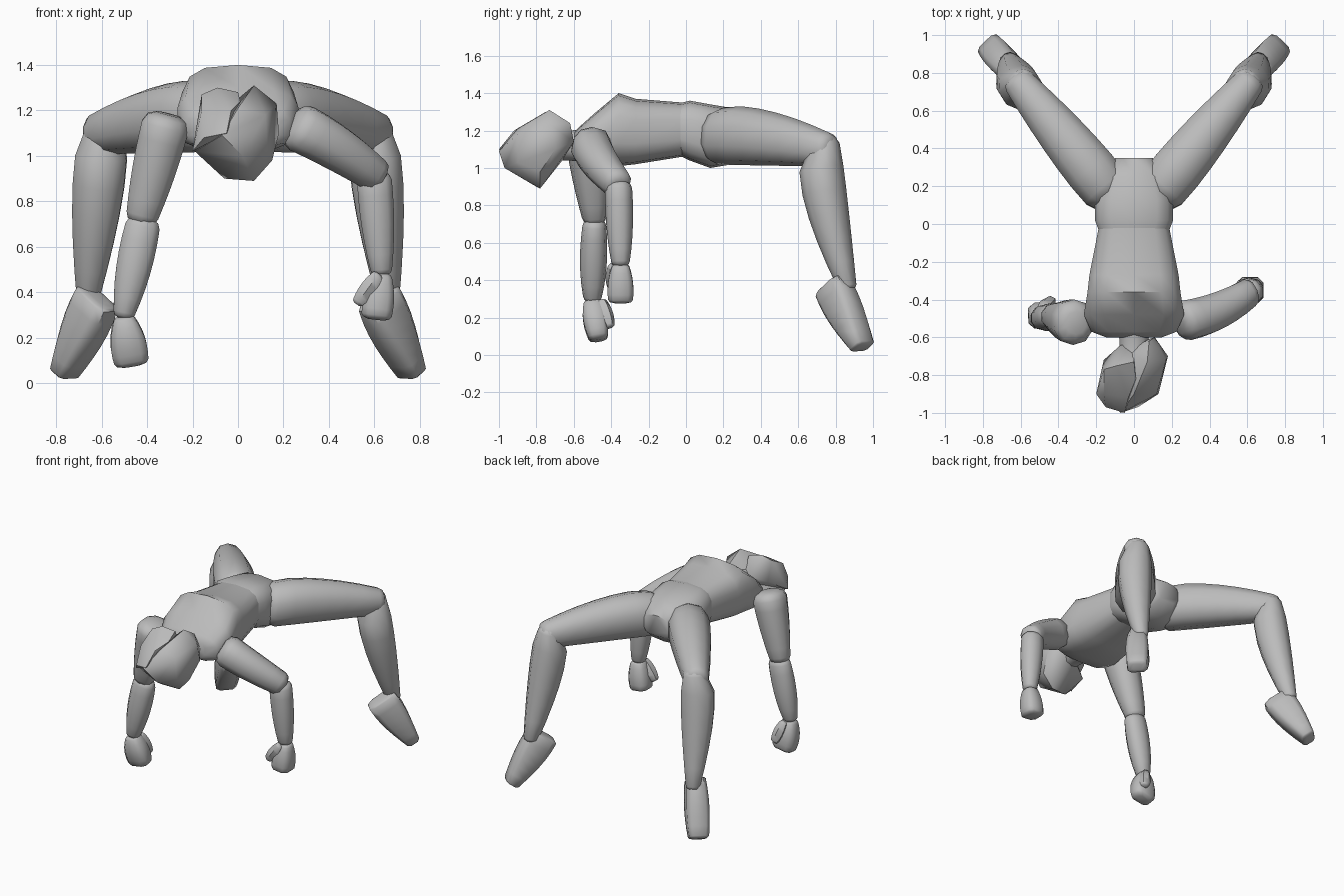
import bpy, bmesh, math
from mathutils import Vector, Matrix

if "Cube" in bpy.data.objects:
    bpy.data.objects.remove(bpy.data.objects["Cube"])

GREY = (0.5, 0.5, 0.5, 1)
grey = bpy.data.materials.new("plain grey")
grey.use_nodes = True
grey.diffuse_color = GREY
grey.node_tree.nodes["Principled BSDF"].inputs["Base Color"].default_value = GREY

UPWARD = Vector((0, 0, 1))
BACKWARD = Vector((0, 1, 0))


def finish(name, bm):
    """Turn a bmesh into a shaded, coloured object."""
    bmesh.ops.recalc_face_normals(bm, faces=bm.faces)
    mesh = bpy.data.meshes.new(name)
    bm.to_mesh(mesh)
    bm.free()
    mesh.materials.append(grey)
    part = bpy.data.objects.new(name, mesh)
    bpy.context.collection.objects.link(part)
    bpy.ops.object.select_all(action="DESELECT")
    part.select_set(True)
    bpy.context.view_layer.objects.active = part
    bpy.ops.object.shade_smooth_by_angle(angle=math.radians(55))


def soften(value, power):
    return math.copysign(abs(value) ** power, value)


def add_ring(bm, centre, across, up, sides, power):
    """One rounded-box cross-section; a low power makes it boxier."""
    ring = []
    for k in range(sides):
        angle = math.tau * (k + 0.5) / sides
        ring.append(bm.verts.new(centre + across * soften(math.cos(angle), power)
                                 + up * soften(math.sin(angle), power)))
    return ring


def skin(name, bm, rings):
    """Join neighbouring rings and close both ends."""
    for near, far in zip(rings, rings[1:]):
        for k in range(len(near)):
            bm.faces.new((near[k - 1], near[k], far[k], far[k - 1]))
    bm.faces.new(rings[0])
    bm.faces.new(rings[-1])
    finish(name, bm)


def limb(name, start, end, widths, up=BACKWARD, tall=(1, 1), bow=(0, 0, 0),
         sides=10, power=0.9, peak=1.0, cap=0.5, flip=1):
    """Tapered limb: three widths blend smoothly, bow bends the middle,
    peak below one moves the bulge towards the start, cap rounds the ends."""
    bm = bmesh.new()
    mirror = Matrix.Diagonal((flip, 1, 1))
    start, end, bow, up = (mirror @ Vector(v) for v in (start, end, bow, up))
    along = (end - start).normalized()
    up = (up - along * up.dot(along)).normalized()
    across = along.cross(up)
    first, middle, last = widths
    dome = ((cap, 0.5), (cap * 0.65, 0.85))
    steps = 6
    profile = [(0, -reach, shrink) for reach, shrink in dome]
    profile += [(i / steps, 0, 1) for i in range(steps + 1)]
    profile += [(1, reach, shrink) for reach, shrink in reversed(dome)]
    rings = []
    for t, reach, shrink in profile:
        s = t ** peak
        hump = 4 * s * (1 - s)
        width = first * (1 - t) + last * t + hump * (middle - (first + last) / 2)
        height = width * (tall[0] * (1 - t) + tall[1] * t)
        centre = start.lerp(end, t) + bow * hump + along * width * reach
        rings.append(add_ring(bm, centre, across * width * shrink,
                              up * height * shrink, sides, power))
    skin(name, bm, rings)


def trunk(name, rows):
    """Body section from front-to-back rows of y, half width, bottom and top."""
    bm = bmesh.new()
    rings = []
    for y, width, bottom, top in rows:
        centre = Vector((0, y, (bottom + top) / 2))
        rings.append(add_ring(bm, centre, Vector((width, 0, 0)),
                              UPWARD * (top - bottom) / 2, 14, 0.65))
    skin(name, bm, rings)


def faceted(name, corners):
    """Angular lump wrapped around a few corners."""
    bm = bmesh.new()
    for corner in corners:
        bm.verts.new(corner)
    bmesh.ops.convex_hull(bm, input=bm.verts)
    bmesh.ops.delete(bm, geom=[v for v in bm.verts if not v.link_faces], context="VERTS")
    finish(name, bm)


# Trunk, lying belly up with the chest ridge near the shoulders
trunk("torso", [(-0.6, 0.15, 1.05, 1.19), (-0.57, 0.23, 1.03, 1.22), (-0.48, 0.27, 1.02, 1.3),
                (-0.36, 0.25, 1.01, 1.4), (-0.27, 0.24, 1.02, 1.37), (-0.02, 0.19, 1.06, 1.35)])
trunk("pelvis", [(-0.06, 0.18, 1.08, 1.34), (0.02, 0.21, 1.04, 1.36), (0.13, 0.21, 1, 1.34),
                 (0.25, 0.17, 1.02, 1.32), (0.35, 0.1, 1.1, 1.25)])

# Neck and head, tipped back, with the face turned to one side
limb("neck", start=(0, -0.55, 1.12), end=(0, -0.7, 1.12), widths=(0.09, 0.08, 0.08), up=UPWARD)
faceted("skull", [
    (0.07, -0.73, 1.31), (0.01, -0.7, 1.26), (0.17, -0.72, 1.23), (0.08, -0.62, 1.24),
    (0.18, -0.7, 1.1), (0.11, -0.6, 1.14), (0, -0.63, 1.08), (0.15, -0.78, 0.98),
    (0.07, -0.78, 0.89), (-0.06, -0.8, 0.9), (0.13, -0.9, 1.03), (0.12, -0.9, 1.18),
    (0, -0.9, 1.21), (-0.07, -1, 1.09), (0.02, -0.97, 1), (-0.19, -0.88, 1.02), (-0.15, -0.72, 1.02)])
faceted("face", [
    (-0.16, -0.77, 1.27), (-0.09, -0.75, 1.3), (0, -0.73, 1.28), (0.01, -0.82, 1.24),
    (-0.16, -0.9, 1.2), (-0.03, -0.92, 1.2), (-0.15, -0.97, 1.08), (-0.05, -1, 1.1),
    (-0.2, -0.9, 1.02), (-0.16, -0.72, 1.13), (-0.07, -0.64, 1.18), (0, -0.64, 1.1)])

# Legs
for side, flip in (("left", 1), ("right", -1)):
    limb(side + "_thigh", start=(0.15, 0.19, 1.17), end=(0.61, 0.75, 1.1),
         widths=(0.14, 0.13, 0.085), up=UPWARD, tall=(1.1, 1.1), bow=(0, 0, 0.02),
         peak=0.8, flip=flip)
    limb(side + "_shin", start=(0.59, 0.74, 1.12), end=(0.66, 0.86, 0.37),
         widths=(0.08, 0.11, 0.05), up=(0.5, 0.8, 0), bow=(0, -0.04, 0),
         peak=0.6, flip=flip)
    limb(side + "_foot", start=(0.62, 0.78, 0.37), end=(0.76, 0.94, 0.05),
         widths=(0.065, 0.08, 0.07), up=(0.6, 0.6, 0.5), tall=(1.6, 0.7),
         sides=8, power=0.5, cap=0.2, flip=flip)

# Left arm, bent outward at the shoulder
limb("left_upper_arm", start=(0.28, -0.51, 1.12), end=(0.6, -0.37, 0.92),
     widths=(0.11, 0.1, 0.08), up=UPWARD, bow=(0, -0.02, 0.01))
limb("left_forearm", start=(0.6, -0.36, 0.89), end=(0.63, -0.35, 0.5),
     widths=(0.08, 0.075, 0.05), tall=(0.9, 1))
limb("left_hand", start=(0.63, -0.35, 0.47), end=(0.61, -0.35, 0.3),
     widths=(0.05, 0.07, 0.07), sides=8, power=0.6, cap=0.3)
limb("left_thumb", start=(0.61, -0.39, 0.47), end=(0.53, -0.39, 0.36),
     widths=(0.03, 0.04, 0.03), sides=6)

# Right arm, hanging straighter
limb("right_upper_arm", start=(-0.32, -0.52, 1.13), end=(-0.42, -0.49, 0.74),
     widths=(0.11, 0.1, 0.075), tall=(1.1, 0.9))
limb("right_forearm", start=(-0.42, -0.49, 0.69), end=(-0.5, -0.5, 0.31),
     widths=(0.08, 0.08, 0.05), tall=(0.8, 1))
limb("right_hand", start=(-0.5, -0.5, 0.28), end=(-0.47, -0.47, 0.1),
     widths=(0.05, 0.08, 0.08), tall=(1, 0.7), sides=8, power=0.6, cap=0.3)
limb("right_thumb", start=(-0.48, -0.45, 0.28), end=(-0.44, -0.41, 0.16),
     widths=(0.03, 0.04, 0.03), sides=6)
